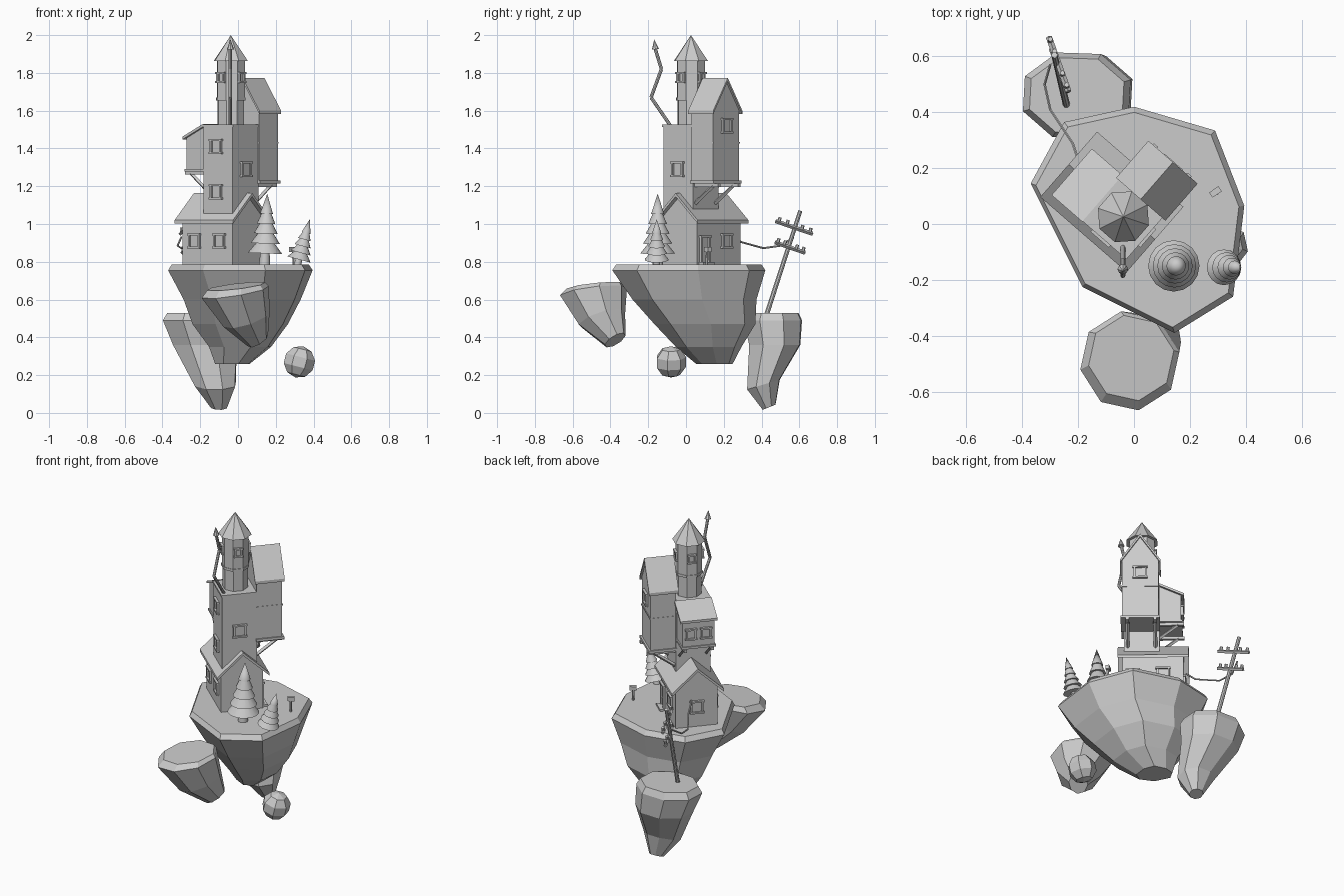
import bpy, bmesh, math
from mathutils import Matrix, Vector

cube = bpy.data.objects.get("Cube")
if cube:
    bpy.data.objects.remove(cube, do_unlink=True)

grey = bpy.data.materials.new("plain grey")
grey.use_nodes = True
GREY = (0.6, 0.6, 0.6, 1)
grey.diffuse_color = GREY
for node in grey.node_tree.nodes:
    if node.type == 'BSDF_PRINCIPLED':
        node.inputs["Base Color"].default_value = GREY

# The buildings share one turned frame whose origin is the tower axis
HOUSE = Matrix.Translation((-0.038, 0.026, 0)) @ Matrix.Rotation(math.radians(-41), 4, 'Z')
WORLD = Matrix.Identity(4)
GROUND = 0.785


def finish(name, bm, matrix=WORLD, smooth=False):
    bm.transform(matrix)
    bmesh.ops.recalc_face_normals(bm, faces=bm.faces)
    mesh = bpy.data.meshes.new(name)
    bm.to_mesh(mesh)
    bm.free()
    mesh.materials.append(grey)
    ob = bpy.data.objects.new(name, mesh)
    bpy.context.collection.objects.link(ob)
    if smooth:
        bpy.ops.object.select_all(action='DESELECT')
        ob.select_set(True)
        bpy.context.view_layer.objects.active = ob
        bpy.ops.object.shade_smooth_by_angle(angle=math.radians(40))
    return ob


def add_box(bm, centre, size, matrix=WORLD):
    m = matrix @ Matrix.Translation(centre) @ Matrix.Diagonal((*size, 1))
    bmesh.ops.create_cube(bm, size=1, matrix=m)


def add_rod(bm, a, b, r1, r2=None, sides=6):
    a, b = Vector(a), Vector(b)
    d = b - a
    m = Matrix.Translation((a + b) / 2) @ d.to_track_quat('Z', 'Y').to_matrix().to_4x4()
    bmesh.ops.create_cone(bm, cap_ends=True, segments=sides, radius1=r1,
                          radius2=r1 if r2 is None else r2, depth=d.length, matrix=m)


def extrude(name, profile, start, end, along):
    """Extrude an (across, z) profile along 'u' or 'v' of the house frame."""
    bm = bmesh.new()
    place = (lambda a, z, t: (t, a, z)) if along == 'u' else (lambda a, z, t: (a, t, z))
    face = bm.faces.new([bm.verts.new(place(a, z, start)) for a, z in profile])
    out = bmesh.ops.extrude_face_region(bm, geom=[face])
    moved = [v for v in out["geom"] if isinstance(v, bmesh.types.BMVert)]
    step = (end - start, 0, 0) if along == 'u' else (0, end - start, 0)
    bmesh.ops.translate(bm, vec=step, verts=moved)
    return finish(name, bm, HOUSE)


def gable_house(name, mid, half, start, end, z0, eave, ridge, along, lip):
    slope = (ridge - eave) / half
    extrude(name + "_walls", [(mid - half, z0), (mid + half, z0), (mid + half, eave),
                              (mid, ridge), (mid - half, eave)], start, end, along)
    low, w, t = eave - slope * lip, half + lip, 0.018
    extrude(name + "_roof", [(mid - w, low), (mid, ridge), (mid + w, low), (mid + w, low + t),
                             (mid, ridge + t), (mid - w, low + t)], start - lip, end + lip, along)


def loft(name, outline, rings):
    """Rock skin: each ring is (x, y, z, scale, tilt_x, tilt_y)."""
    bm = bmesh.new()
    loops = []
    for cx, cy, z, s, tx, ty in rings:
        loops.append([bm.verts.new((cx + s * x, cy + s * y, z + s * (tx * x + ty * y)))
                      for x, y in outline])
    n = len(outline)
    for lo, hi in zip(loops, loops[1:]):
        for i in range(n):
            j = (i + 1) % n
            bm.faces.new((lo[i], lo[j], hi[j], hi[i]))
    bm.faces.new(loops[0])
    bm.faces.new(loops[-1])
    finish(name, bm)


def ngon(n, turn, rx=1, ry=1):
    angles = [math.radians(turn) + math.tau * i / n for i in range(n)]
    return [(rx * math.cos(a), ry * math.sin(a)) for a in angles]


# Floating rocks
island = [(-0.01, 0.405), (0.28, 0.32), (0.385, 0.05), (0.345, -0.275),
          (0.135, -0.405), (-0.195, -0.24), (-0.38, 0.13), (-0.26, 0.35)]
loft("main_island", island, [
    (0.01, 0.015, GROUND, 0.95, 0, 0), (0.01, 0.015, 0.755, 1, 0, 0), (0.02, 0.045, 0.6, 0.81, 0, 0),
    (0.01, 0.1, 0.47, 0.66, 0, 0), (0.01, 0.12, 0.35, 0.43, 0, 0), (-0.03, 0.15, 0.26, 0.24, 0, 0)])
loft("front_rock", ngon(8, 10), [
    (-0.01, -0.48, 0.67, 0.155, 0.12, 0.1), (-0.015, -0.49, 0.64, 0.18, 0.16, 0.12),
    (0.045, -0.445, 0.5, 0.125, 0.3, 0.3), (0.105, -0.375, 0.385, 0.055, 0.5, 0.5)])
loft("back_rock", ngon(8, 20, 1, 0.8), [
    (-0.205, 0.46, 0.53, 0.18, 0, 0), (-0.205, 0.46, 0.49, 0.205, 0, 0),
    (-0.175, 0.47, 0.36, 0.18, 0, 0), (-0.12, 0.41, 0.15, 0.115, 0, 0.3),
    (-0.1, 0.44, 0.03, 0.045, 0, 0.4)])
bm = bmesh.new()
bmesh.ops.create_uvsphere(bm, u_segments=7, v_segments=5, radius=0.085)
finish("small_rock", bm, Matrix.Translation((0.325, -0.08, 0.27)) @ Matrix.Rotation(0.25, 4, 'Y'))

# Ground floor, tower, turret and the two overhanging rooms
gable_house("ground_floor", 0.013, 0.125, -0.241, 0.109, GROUND - 0.02, 1.03, 1.145, 'u', 0.03)
bm = bmesh.new()
add_box(bm, (0, 0, 1.255), (0.206, 0.206, 0.53))
add_box(bm, (0, 0, 1.52), (0.216, 0.216, 0.012))
finish("tower", bm, HOUSE)
bm = bmesh.new()
for z0, z1, r0, r1 in ((1.52, 1.66, 0.074, 0.074), (1.655, 1.67, 0.082, 0.082),
                       (1.66, 1.87, 0.078, 0.078), (1.862, 2.0, 0.096, 0)):
    add_rod(bm, (0, 0, z0), (0, 0, z1), r0, r1, 8)
bmesh.ops.rotate(bm, verts=bm.verts, matrix=Matrix.Rotation(math.pi / 8, 3, 'Z'))
finish("turret", bm, HOUSE)

gable_house("side_room", 0.006, 0.105, 0.1, 0.252, 1.22, 1.6, 1.755, 'v', 0.012)
extrude("rear_room_walls", [(-0.1, 1.28), (-0.1, 1.515), (-0.228, 1.455), (-0.228, 1.28)],
        -0.095, 0.095, 'v')
extrude("rear_room_roof", [(-0.1, 1.515), (-0.1, 1.53), (-0.245, 1.462), (-0.245, 1.447)],
        -0.11, 0.11, 'v')

# Floor beams, belts and braces beneath the rooms
bm = bmesh.new()
add_box(bm, (0.006, 0.18, 1.222), (0.226, 0.166, 0.016))
add_box(bm, (0.006, 0.178, 1.43), (0.214, 0.156, 0.008))
add_box(bm, (-0.165, 0, 1.285), (0.14, 0.204, 0.014))
for side in (-0.08, 0.08):
    add_box(bm, (side, 0.18, 1.206), (0.02, 0.18, 0.018))
    add_rod(bm, (side, 0.1, 1.11), (side, 0.23, 1.205), 0.011, sides=4)
    add_box(bm, (-0.17, side, 1.27), (0.15, 0.018, 0.018))
    add_rod(bm, (-0.1, side, 1.18), (-0.21, side, 1.268), 0.01, sides=4)
finish("room_supports", bm, HOUSE)


def window(name, u, v, z, turn, w=0.066, h=0.07):
    """Framed pane on a wall; turn is the outward direction in degrees."""
    m = Matrix.Translation((u, v, z)) @ Matrix.Rotation(math.radians(turn), 4, 'Z')
    bm = bmesh.new()
    b = 0.01
    for s in (-1, 1):
        add_box(bm, (0.004, s * w / 2, 0), (0.016, b, h + b), m)
        add_box(bm, (0.005, 0, s * h / 2), (0.02, w + 2 * b, b), m)
    add_box(bm, (0, 0, 0), (0.006, w, h), m)
    finish(name, bm, HOUSE)


for s in (-0.155, 0.02):
    window("ground_front_window", s, -0.112, 0.91, -90)
window("ground_side_window", -0.125, 0.138, 0.91, 90)
window("ground_gable_window", -0.241, 0.013, 0.91, 180)
window("tower_window_high", -0.01, -0.103, 1.41, -90)
window("tower_window_low", -0.01, -0.103, 1.17, -90)
window("tower_window_side", 0.103, 0, 1.29, 0)
window("side_room_window", 0.006, 0.252, 1.52, 90)
for s in (-0.045, 0.045):
    window("rear_room_window", -0.228, s, 1.37, 180, 0.05, 0.06)
for turn in range(0, 360, 90):
    a = math.radians(turn)
    window("turret_window", 0.072 * math.cos(a), 0.072 * math.sin(a), 1.775, turn, 0.036, 0.048)
window("door", 0.05, 0.138, 0.862, 90, 0.065, 0.145)
bm = bmesh.new()
add_rod(bm, (0.03, 0.138, 0.86), (0.03, 0.155, 0.86), 0.006)
add_box(bm, (0.05, 0.15, GROUND + 0.005), (0.09, 0.04, 0.015))
finish("door_step_and_knob", bm, HOUSE)

# Crooked chimney pipe with a pointed cap
bm = bmesh.new()
pipe = [(-0.04, -0.075, 1.51), (-0.04, -0.185, 1.67), (-0.04, -0.13, 1.82), (-0.04, -0.162, 1.925)]
for a, b in zip(pipe, pipe[1:]):
    add_rod(bm, a, b, 0.009, sides=8)
add_rod(bm, pipe[-1], (-0.04, -0.168, 1.978), 0.019, 0, 8)
finish("crooked_pipe", bm)

# Utility pole with crossarms, insulators and a cable to the house
bm = bmesh.new()
add_rod(bm, (-0.24, 0.42, 0.5), (-0.285, 0.605, 1.07), 0.013, 0.011, 8)
for a, b in (((-0.235, 0.475, 1.015), (-0.305, 0.67, 0.948)),
             ((-0.235, 0.472, 0.903), (-0.295, 0.63, 0.848))):
    a, b = Vector(a), Vector(b)
    add_rod(bm, a, b, 0.011, sides=4)
    for t in (0.08, 0.3, 0.7, 0.92):
        p = a.lerp(b, t)
        add_rod(bm, p, p + Vector((0, 0.008, 0.026)), 0.009)
finish("utility_pole", bm)
bm = bmesh.new()
cable = [(-0.2, 0.23, 0.96), (-0.22, 0.29, 0.905), (-0.3, 0.41, 0.872), (-0.32, 0.5, 0.885), (-0.3, 0.57, 0.93)]
for a, b in zip(cable, cable[1:]):
    add_rod(bm, a, b, 0.005)
finish("cable", bm)


# Leaning fir trees
def tree(name, base, top, radius, tiers):
    base, top = Vector(base), Vector(top)
    bm = bmesh.new()
    add_rod(bm, base, base.lerp(top, 0.25), radius * 0.33, radius * 0.25, 10)
    for i in range(tiers):
        lo = 0.18 + 0.68 * i / tiers
        hi = 1 if i == tiers - 1 else lo + 0.9 / tiers
        r = radius * (1 - 0.78 * i / tiers)
        add_rod(bm, base.lerp(top, lo), base.lerp(top, hi), r, 0 if hi == 1 else r * 0.4, 16)
    finish(name, bm, smooth=True)


tree("large_tree", (0.14, -0.15, 0.775), (0.155, -0.15, 1.16), 0.092, 5)
tree("small_tree", (0.31, -0.155, 0.765), (0.38, -0.155, 1.025), 0.064, 5)

# Letter box on a post
bm = bmesh.new()
add_rod(bm, (0.295, 0.11, 0.775), (0.292, 0.112, 0.855), 0.007)
add_box(bm, (0, 0, 0), (0.04, 0.022, 0.024),
        Matrix.Translation((0.292, 0.115, 0.865)) @ Matrix.Rotation(0.6, 4, 'Z'))
finish("letter_box", bm)
